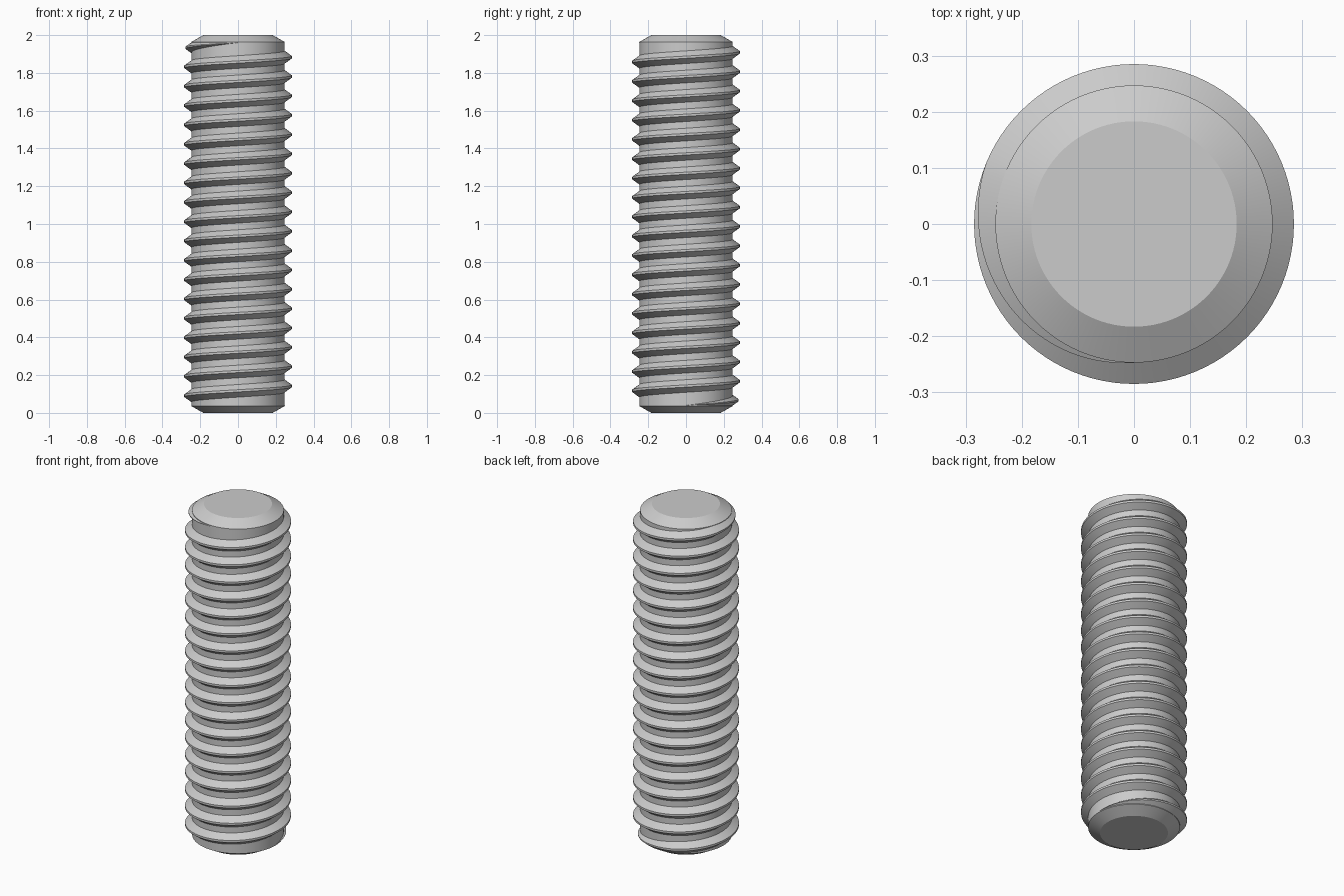
import bpy, bmesh, math

cube = bpy.data.objects.get("Cube")
if cube:
    bpy.data.objects.remove(cube, do_unlink=True)

SEGMENTS = 96            # steps per turn
CORE_R, CREST_R, END_R = 0.247, 0.285, 0.183
HEIGHT, CHAMFER = 2.0, 0.036
PITCH, START_Z, TURNS = 0.1024, 0.04, 18.75
TAPER = 0.31             # turns over which the thread fades in and out
ROOT_HALF, CREST_HALF = 0.035, 0.006

steel = bpy.data.materials.new("plain steel grey")
steel.use_nodes = True
GREY = (0.6, 0.6, 0.6, 1)
steel.diffuse_color = GREY
steel.node_tree.nodes["Principled BSDF"].inputs["Base Color"].default_value = GREY


def add_part(name, bm):
    bmesh.ops.recalc_face_normals(bm, faces=bm.faces)
    mesh = bpy.data.meshes.new(name)
    bm.to_mesh(mesh)
    bm.free()
    obj = bpy.data.objects.new(name, mesh)
    bpy.context.collection.objects.link(obj)
    mesh.materials.append(steel)
    bpy.ops.object.select_all(action='DESELECT')
    obj.select_set(True)
    bpy.context.view_layer.objects.active = obj
    bpy.ops.object.shade_smooth_by_angle(angle=math.radians(25))
    return obj


def bridge(bm, a, b, closed=True):
    n = len(a)
    for i in range(n if closed else n - 1):
        j = (i + 1) % n
        bm.faces.new((a[i], a[j], b[j], b[i]))


# Rod core with a chamfer at each end
bm = bmesh.new()
rings = []
for r, z in ((END_R, 0), (CORE_R, CHAMFER), (CORE_R, HEIGHT - CHAMFER), (END_R, HEIGHT)):
    rings.append([bm.verts.new((r * math.cos(i * math.tau / SEGMENTS),
                                r * math.sin(i * math.tau / SEGMENTS), z))
                  for i in range(SEGMENTS)])
for low, high in zip(rings, rings[1:]):
    bridge(bm, low, high)
bm.faces.new(rings[0])
bm.faces.new(rings[-1])
add_part("rod_core", bm)

# Right-handed helical thread, fading into the core at both ends
bm = bmesh.new()
sections = []
steps = int(TURNS * SEGMENTS)
for i in range(steps + 1):
    turn = i / SEGMENTS
    angle = turn * math.tau
    fade = max(0.02, min(1, turn / TAPER, (TURNS - turn) / TAPER))
    z = START_Z + PITCH * turn
    crest = CORE_R + (CREST_R - CORE_R) * fade
    root = CORE_R - 0.002
    profile = ((root, -ROOT_HALF), (crest, -CREST_HALF), (crest, CREST_HALF), (root, ROOT_HALF))
    sections.append([bm.verts.new((r * math.cos(angle), r * math.sin(angle), z + dz * fade))
                     for r, dz in profile])
for a, b in zip(sections, sections[1:]):
    bridge(bm, a, b)
bm.faces.new(sections[0])
bm.faces.new(sections[-1])
add_part("screw_thread", bm)
